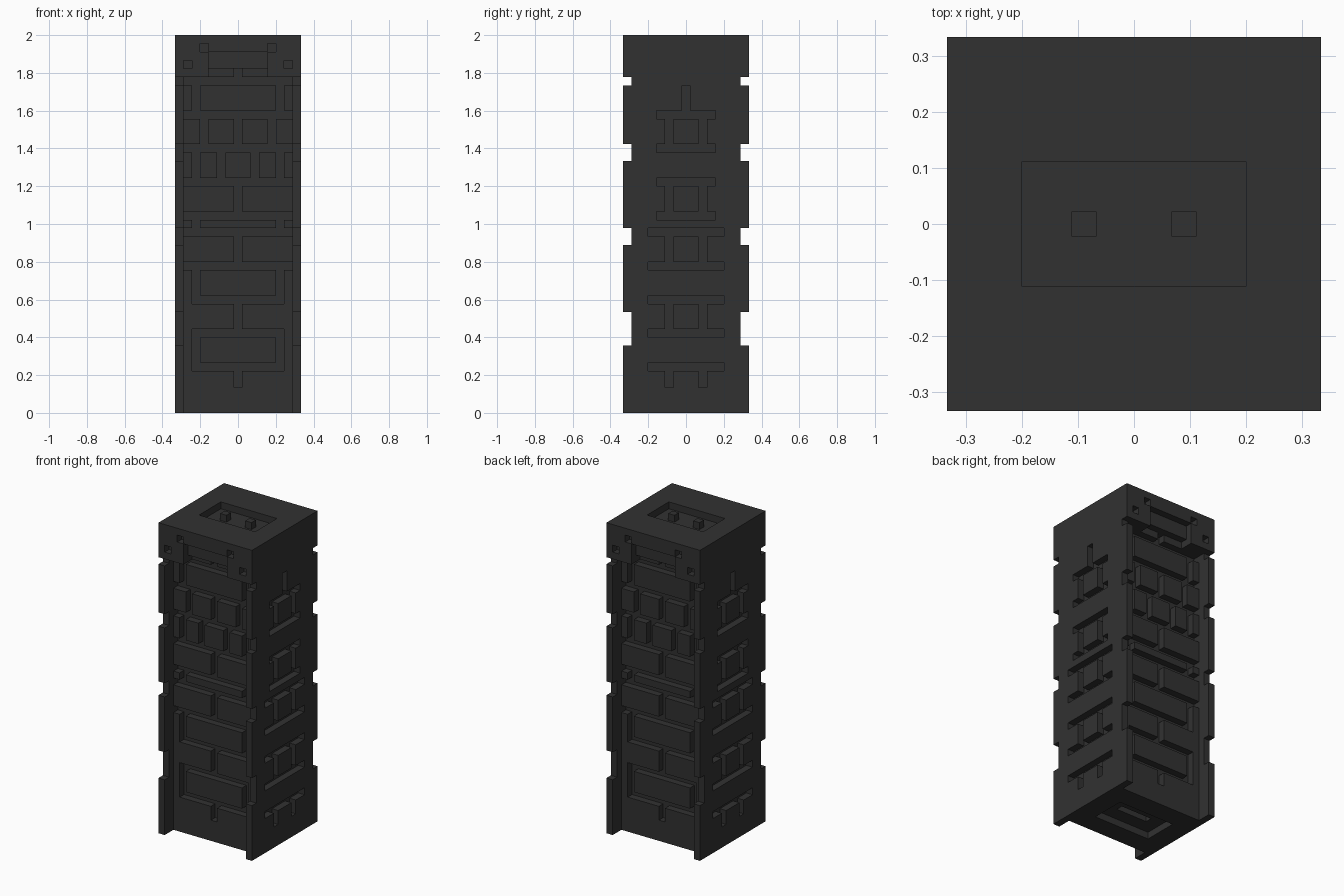
import bpy, bmesh
from mathutils import Vector

if "Cube" in bpy.data.objects:
    bpy.data.objects.remove(bpy.data.objects["Cube"], do_unlink=True)

# The pillar sits on a block grid: 15 x 15 x 45 units
N, H = 15, 45
U = 2.0 / H

stone = bpy.data.materials.new("dark_stone")
stone.use_nodes = True
COLOUR = (0.031, 0.031, 0.031, 1.0)
stone.diffuse_color = COLOUR
bsdf = next(n for n in stone.node_tree.nodes if n.type == 'BSDF_PRINCIPLED')
bsdf.inputs["Base Color"].default_value = COLOUR
bsdf.inputs["Roughness"].default_value = 0.9

solid = {(x, y, z) for x in range(N) for y in range(N) for z in range(H)}


def span(a, b):
    return range(a, b + 1)


def cut_front(cols, rows, depth):
    """Carve one layer of the front, and the same layer of the back."""
    for c in cols:
        for r in rows:
            solid.discard((c, depth, r))
            solid.discard((c, N - 1 - depth, r))


def cut_side(cols, rows):
    """Carve the outer layer of both sides."""
    for c in cols:
        for r in rows:
            solid.discard((0, c, r))
            solid.discard((N - 1, c, r))


# Brick panel sunk two layers between the corner posts; mortar is the third
MORTAR = 2
for layer in range(MORTAR):
    cut_front(span(1, 13), span(0, 39), layer)

# Notches in the posts
for rows in (span(8, 11), span(20, 21), span(30, 31), [39]):
    cut_front([0, 14], rows, 0)

# Horizontal mortar joints on front and back
for r in (5, 9, 13):
    cut_front(span(2, 12), [r], MORTAR)
for r in (17, 21, 23, 27, 31, 35, 39):
    cut_front(span(1, 13), [r], MORTAR)

# Vertical mortar joints on front and back
for cols, rows in (
    ([7], span(3, 4)), ([2, 12], span(6, 8)), ([7], span(10, 12)),
    ([2, 12], span(14, 16)), ([7], span(18, 20)), ([2, 12], [22]),
    ([7], span(24, 26)), ([2, 5, 9, 12], span(28, 30)),
    ([3, 7, 11], span(32, 34)), ([2, 12], span(36, 38)),
):
    cut_front(cols, rows, MORTAR)

# Window in the cap, open below onto the brick tops, and four peg holes
cut_front(span(4, 10), span(40, 42), 0)
cut_front(span(4, 10), [40], 1)
cut_front([7], [40], MORTAR)
cut_front([3, 11], [43], 0)
cut_front([1, 13], [41], 0)

# Grooves on both sides
for r in (5, 9, 13, 17, 21):
    cut_side(span(3, 11), [r])
for r in (23, 27, 31, 35):
    cut_side(span(4, 10), [r])
for r in (3, 10, 18, 24, 32):
    cut_side([5, 9], span(r, r + (1 if r == 3 else 2)))
cut_side([7], span(36, 38))

# Shallow trays in the top and bottom
for x in span(3, 11):
    for y in span(5, 9):
        solid.discard((x, y, 0))
        solid.discard((x, y, H - 1))

# Deeper slot in the bottom tray
for x in span(5, 9):
    solid.discard((x, 7, 1))


def finish(bm, name):
    mesh = bpy.data.meshes.new(name)
    bm.to_mesh(mesh)
    bm.free()
    mesh.materials.append(stone)
    obj = bpy.data.objects.new(name, mesh)
    bpy.context.collection.objects.link(obj)


def build_shell(name, z0, z1):
    """Outer surface of the remaining blocks between two heights."""
    bm = bmesh.new()
    verts = {}

    def vert(p):
        key = tuple(p)
        if key not in verts:
            verts[key] = bm.verts.new(
                ((key[0] - N / 2) * U, (key[1] - N / 2) * U, key[2] * U))
        return verts[key]

    for cell in solid:
        if not z0 <= cell[2] < z1:
            continue
        for axis in range(3):
            for side in (0, 1):
                near = list(cell)
                near[axis] += 2 * side - 1
                if tuple(near) in solid:
                    continue
                ring = []
                for i, j in ((0, 0), (1, 0), (1, 1), (0, 1)):
                    p = list(cell)
                    p[axis] += side
                    p[(axis + 1) % 3] += i
                    p[(axis + 2) % 3] += j
                    ring.append(vert(p))
                bm.faces.new(ring if side else ring[::-1])
    # Merge flat regions into large clean faces
    bmesh.ops.dissolve_limit(bm, angle_limit=0.01, verts=bm.verts[:],
                             edges=bm.edges[:])
    finish(bm, name)


build_shell("brick_shaft", 0, 40)
build_shell("pillar_cap", 40, H)

# Small square pegs standing in the top tray
for side, x in (("right", -2), ("left", 2)):
    bm = bmesh.new()
    bmesh.ops.create_cube(bm, size=U)
    bmesh.ops.translate(bm, verts=bm.verts[:],
                        vec=Vector((x, 0, H - 0.5)) * U)
    finish(bm, f"top_peg_{side}")
